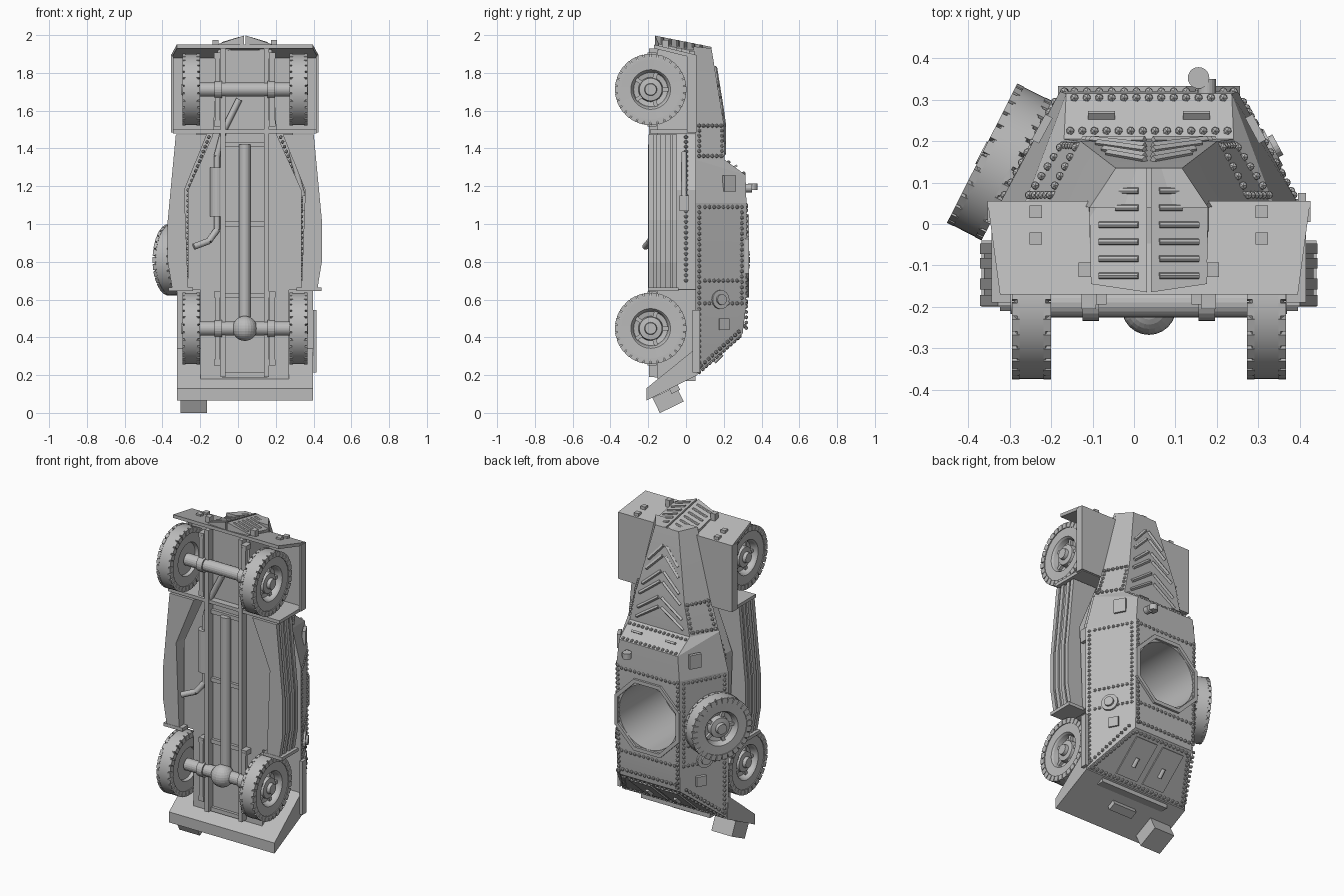
import bpy, bmesh, math
from mathutils import Matrix, Vector

if "Cube" in bpy.data.objects:
    bpy.data.objects.remove(bpy.data.objects["Cube"])

grey = bpy.data.materials.new("plain_grey")
grey.use_nodes = True
grey.diffuse_color = (0.5, 0.5, 0.5, 1)
grey.node_tree.nodes["Principled BSDF"].inputs["Base Color"].default_value = (0.5, 0.5, 0.5, 1)
CX = 0.036          # body centreline: the spare wheel shifts it off zero
parts, smooth = [], []


def finish(name, bm, round_part=False):
    bmesh.ops.remove_doubles(bm, verts=bm.verts, dist=1e-5)
    bmesh.ops.recalc_face_normals(bm, faces=bm.faces)
    me = bpy.data.meshes.new(name)
    bm.to_mesh(me)
    bm.free()
    me.materials.append(grey)
    ob = bpy.data.objects.new(name, me)
    bpy.context.collection.objects.link(ob)
    parts.append(ob)
    if round_part:
        smooth.append(ob)
    return ob


def loft(name, rings):
    """Skin equal-sized rings of points and cap both ends."""
    bm = bmesh.new()
    vs = [[bm.verts.new(p) for p in r] for r in rings]
    n = len(vs[0])
    for a, b in zip(vs, vs[1:]):
        for i in range(n):
            bm.faces.new((a[i], a[(i + 1) % n], b[(i + 1) % n], b[i]))
    bm.faces.new(vs[0])
    bm.faces.new(vs[-1])
    return finish(name, bm)


def add_box(bm, c, size, m=Matrix()):
    bmesh.ops.create_cube(bm, matrix=Matrix.Translation(c) @ m @ Matrix.Diagonal((*size, 1)))


def box(name, c, size, rx=0, rz=0):
    bm = bmesh.new()
    add_box(bm, c, size, Matrix.Rotation(rz, 4, 'Z') @ Matrix.Rotation(rx, 4, 'X'))
    return finish(name, bm)


def rod(name, p, q, r, seg=20):
    p, q = Vector(p), Vector(q)
    bm = bmesh.new()
    m = Matrix.Translation((p + q) / 2) @ (q - p).to_track_quat('Z', 'Y').to_matrix().to_4x4()
    bmesh.ops.create_cone(bm, cap_ends=True, segments=seg, radius1=r, radius2=r,
                          depth=(q - p).length, matrix=m)
    return finish(name, bm, seg > 8)


def both(fn):
    for s, side in ((1, "left"), (-1, "right")):
        fn(s, side)


# Upper hull: base z, half width, y, then top z, half width, y
hull_rows = [(.20, .36, .05, .42, .205, .30), (.57, .36, .05, .57, .215, .318),
             (1.11, .36, .05, 1.11, .215, .32), (1.34, .30, .05, 1.26, .2, .315),
             (1.345, .295, .05, 1.34, .205, .205), (1.53, .24, .05, 1.53, .165, .2),
             (1.94, .143, .04, 1.93, .08, .135)]
hull = loft("upper_hull", [[(-w, y, z), (w, y, z), (t, ty, tz), (-t, ty, tz)]
                           for z, w, y, tz, t, ty in hull_rows])

# Lower tub between the wheels
tub_rows = [(.17, .235), (.65, .235), (.652, .3), (1.18, .3), (1.47, .17), (1.92, .143)]
tub = loft("lower_tub", [[(-w, -.15, z), (w, -.15, z), (w, .05, z), (-w, .05, z)]
                         for z, w in tub_rows])

# Turret opening cut through roof and tub
cutter = rod("turret_cutter", (0, -.1, .83), (0, .6, .83), .197, 48)
cutter.hide_render = True
for ob in (hull, tub):
    mod = ob.modifiers.new("opening", 'BOOLEAN')
    mod.operation, mod.object, mod.solver = 'DIFFERENCE', cutter, 'EXACT'
    bpy.context.view_layer.update()
    cut = bpy.data.meshes.new_from_object(ob.evaluated_get(bpy.context.evaluated_depsgraph_get()))
    ob.modifiers.clear()
    ob.data = cut
    smooth.append(ob)
parts.remove(cutter)
smooth.remove(cutter)
bpy.data.objects.remove(cutter)

# Octagonal turret frame
bm = bmesh.new()
rings = []
for r, y in ((.214, .30), (.214, .333), (.238, .333), (.238, .30)):
    rings.append([bm.verts.new((r * math.cos(a), y, .83 + r * math.sin(a)))
                  for a in (math.tau * (i + .5) / 8 for i in range(8))])
for k in range(4):
    a, b = rings[k], rings[(k + 1) % 4]
    for i in range(8):
        bm.faces.new((a[i], a[(i + 1) % 8], b[(i + 1) % 8], b[i]))
finish("turret_frame", bm)

# Rear flap, sloping down behind the rear wheels
loft("rear_flap", [[(x, .05, .34), (x, .06, .2), (x, -.21, .065), (x, -.21, .13)] for x in (-.36, .36)])

# Front mudguards
loft("mudguard_front", [[(-w, y, z), (w, y, z), (w, y, z - .02), (-w, y, z - .02)]
                        for w, y, z in ((.36, -.17, 1.95), (.39, .055, 1.895))])
box("mudguard_back", (0, -.07, 1.49), (.76, .24, .02))


def mudguard(s, side):
    box(side + "_mudguard_top", (s * .265, .047, 1.69), (.25, .016, .41))
    box(side + "_mudguard_lip", (s * .384, .03, 1.69), (.012, .05, .41))
    for y in (.03, -.035):
        box(side + "_front_clip", (s * .273, y, 1.925 - .24 * (y + .05)), (.03, .03, .02))
    box(side + "_front_bracket", (s * .155, -.11, 1.95), (.03, .035, .05))
both(mudguard)


# Pointed radiator grille with slats
def grille_z(x, y):
    return 2.0 - .2 * (y + .17) - .3 * abs(x)


def grille(s, side):
    outline = [(.005, -.165), (.14, -.145), (.143, .03), (.08, .135), (.005, .135)]
    loft(side + "_grille", [[(s * x, y, grille_z(x, y) - d) for x, y in outline] for d in (0, .05)])
    for i in range(6):
        y, w = .08 - .041 * i, .08 if i < 2 else .12
        rod(side + "_grille_slat", (s * .025, y, grille_z(.025, y)), (s * w, y, grille_z(w, y)), .008, 8)
both(grille)


# Hood chevrons
def chevrons(s, side):
    def y(z):
        return .203 - .16 * max(0, z - 1.53)
    for z, w in ((1.42, .16), (1.48, .15), (1.57, .14), (1.63, .125), (1.72, .11), (1.78, .1)):
        rod(side + "_hood_rib", (s * .01, y(z + .05), z + .05), (s * w, y(z - .05), z - .05), .01, 4)
both(chevrons)


# Wheels: lathed tyre, rim and hub plus shoulder lugs
def wheel(name, c, axis):
    prof = [(0, .05), (.03, .05), (.033, .03), (.06, .026), (.065, -.005), (.09, 0), (.098, .03),
            (.105, .04), (.165, .042), (.188, .034), (.188, -.034), (.165, -.042), (.1, -.04),
            (.095, -.02), (0, -.02)]
    bm = bmesh.new()
    seg = 48
    cols = [[bm.verts.new((r * math.cos(math.tau * i / seg), r * math.sin(math.tau * i / seg), z))
             for r, z in prof] for i in range(seg)]
    for i in range(seg):
        a, b = cols[i], cols[(i + 1) % seg]
        for k in range(len(prof) - 1):
            bm.faces.new((a[k], b[k], b[k + 1], a[k + 1]))
    bmesh.ops.remove_doubles(bm, verts=bm.verts, dist=1e-5)
    for i in range(30):
        m = Matrix.Rotation(math.tau * i / 30, 4, 'Z')
        for z in (-.038, .038):
            add_box(bm, m @ Vector((.173, 0, z)), (.032, .031, .018), m)
    for i in range(5):
        m = Matrix.Rotation(math.tau * i / 5, 4, 'Z')
        add_box(bm, m @ Vector((.078, 0, 0)), (.035, .02, .03), m)
    rot = Vector(axis).to_track_quat('Z', 'Y').to_matrix().to_4x4()
    bm.transform(Matrix.Translation(c) @ rot)
    finish(name, bm, True)


FRONT_Z, REAR_Z = 1.712, .447
for z, end in ((FRONT_Z, "front"), (REAR_Z, "rear")):
    both(lambda s, side: wheel(f"{side}_{end}_wheel", (s * .284, -.187, z), (s, 0, 0)))
    rod(end + "_axle", (-.25, -.19, z), (.25, -.19, z), .036)
    both(lambda s, side: rod(f"{side}_{end}_axle_collar", (s * .12, -.19, z), (s * .16, -.19, z), .045))
wheel("spare_wheel", (-.361, .15, .81), (-.89, .45, 0))

# Drive train and chassis
bm = bmesh.new()
bmesh.ops.create_uvsphere(bm, u_segments=24, v_segments=14, radius=.066,
                          matrix=Matrix.Translation((0, -.202, REAR_Z)))
finish("differential", bm, True)
rod("drive_shaft", (0, -.17, REAR_Z), (0, -.17, 1.42), .03)
for z in (.2, .62, 1.0, 1.42):
    box("cross_member", (0, -.155, z), (.24, .025, .025))


def chassis(s, side):
    box(side + "_chassis_rail", (s * .115, -.17, 1.06), (.025, .05, 1.74))
    for z in (FRONT_Z, REAR_Z):
        box(side + "_leaf_spring", (s * .145, -.195, z), (.028, .022, .36))
        for d in (-.18, .18):
            box(side + "_spring_shackle", (s * .145, -.18, z + d), (.035, .05, .03))
    # side stowage box with ribs along its wall
    outline = [(.3, .66), (.375, .66), (.398, .8), (.398, 1.02), (.355, 1.475), (.2, 1.475), (.32, 1.18)]
    loft(side + "_side_box", [[(s * x, y, z) for x, z in outline] for y in (-.19, -.055)])
    for y in (-.06, -.095, -.145, -.185):
        loft(side + "_side_box_rib", [[(s * (x + .01 * (x > .35)), y + d, z) for x, z in outline]
                                      for d in (-.013, .013)])
    box(side + "_box_end", (s * .34, -.12, .655), (.13, .16, .02))
both(chassis)

# Exhaust
rod("muffler", (-.147, -.165, 1.04), (-.147, -.165, 1.3), .036)
pipe = [(-.03, -.16, 1.66), (-.11, -.165, 1.5), (-.147, -.165, 1.36), (-.147, -.165, .97), (-.19, -.19, .91),
        (-.27, -.215, .88)]
for p, q in zip(pipe, pipe[1:]):
    rod("exhaust_pipe", p, q, .017)

# Hull fittings
TILT = math.atan2(.145, .268)


def on_side(s, y, z, out=0):
    x = .36 - (y - .05) * .145 / .268 + out * math.cos(TILT)
    return (s * x, y + out * math.sin(TILT), z)


def fittings(s, side):
    box(side + "_vision_flap", (s * .258, .23, 1.215), (.02, .07, .085), rz=s * TILT)
    box(side + "_pistol_port", on_side(s, .2, .47), (.02, .06, .06), rz=s * TILT)
    rod(side + "_vent", on_side(s, .18, .6), on_side(s, .18, .6, .012), .05)
    rod(side + "_vent_cap", on_side(s, .18, .6), on_side(s, .18, .6, .025), .028)
    box(side + "_visor_slot", (s * .115, .262, 1.305), (.065, .012, .02), rx=-.95)
    box(side + "_rear_door", (s * .095, .178, .311), (.15, .24, .015), rx=.72)
    rod(side + "_door_handle", (s * .095, .15, .27), (s * .095, .19, .31), .012, 12)
both(fittings)
rod("shovel_handle", (.31, -.01, 1.14), (.245, -.01, 1.38), .014)
box("shovel_blade", (.315, -.01, 1.11), (.02, .05, .08))
rod("roof_lamp", (.12, .353, 1.18), (.12, .353, 1.215), .026)
rod("roof_lamp_post", (.14, .31, 1.19), (.14, .35, 1.19), .022)
box("rear_lamp_box", (-.27, -.095, .07), (.14, .14, .09), rx=.45)
box("rear_plate_lamp", (0, -.06, .125), (.16, .05, .03), rx=.45)
box("side_bracket", (.37, .055, .38), (.02, .04, .33))

# Rivets along the plate seams
bm = bmesh.new()


def rivets(a, b, step=.028):
    a, b = Vector(a), Vector(b)
    n = max(1, round((b - a).length / step))
    for i in range(n + 1):
        p = a.lerp(b, i / n)
        bmesh.ops.create_icosphere(bm, subdivisions=1, radius=.011, matrix=Matrix.Translation(p))


for s in (1, -1):
    for y in (.07, .295):
        rivets(on_side(s, y, .58), on_side(s, y, 1.09))
    for z in (.58, .7, 1.09):
        rivets(on_side(s, .1, z), on_side(s, .27, z))
    rivets(on_side(s, .07, .24), on_side(s, .07, .55))
    rivets(on_side(s, .08, .25), on_side(s, .28, .43))
    rivets((s * .2, .319, .45), (s * .205, .32, 1.1))
    rivets((s * .285, .07, 1.36), (s * .23, .07, 1.52))
    rivets((s * .208, .19, 1.36), (s * .17, .188, 1.52))
    for z, w, t in ((1.36, .29, .215), (1.52, .24, .178)):
        rivets((s * w, .07, z), (s * t, .185, z))
    rivets((s * .3, 0, .7), (s * .3, 0, 1.18))
    rivets((s * .3, 0, 1.18), (s * .19, 0, 1.46))
    rivets((s * .33, .07, .215), (s * .2, .275, .395))
for y, z, w in ((.305, 1.268, .18), (.225, 1.327, .19), (.32, 1.09, .18), (.318, .58, .18), (.31, .46, .18),
                (.285, .405, .18), (.07, .217, .32)):
    rivets((-w, y, z), (w, y, z), .03)
finish("rivets", bm, True)

# Shift onto the shared centre and smooth the round parts
for ob in parts:
    ob.location.x += CX
bpy.ops.object.select_all(action='DESELECT')
for ob in smooth:
    ob.select_set(True)
bpy.context.view_layer.objects.active = smooth[0]
bpy.ops.object.shade_smooth_by_angle(angle=math.radians(10))
for ob in smooth[2:]:
    ob.select_set(ob not in (hull, tub))
hull.select_set(False)
tub.select_set(False)
bpy.ops.object.shade_smooth_by_angle(angle=math.radians(32))
